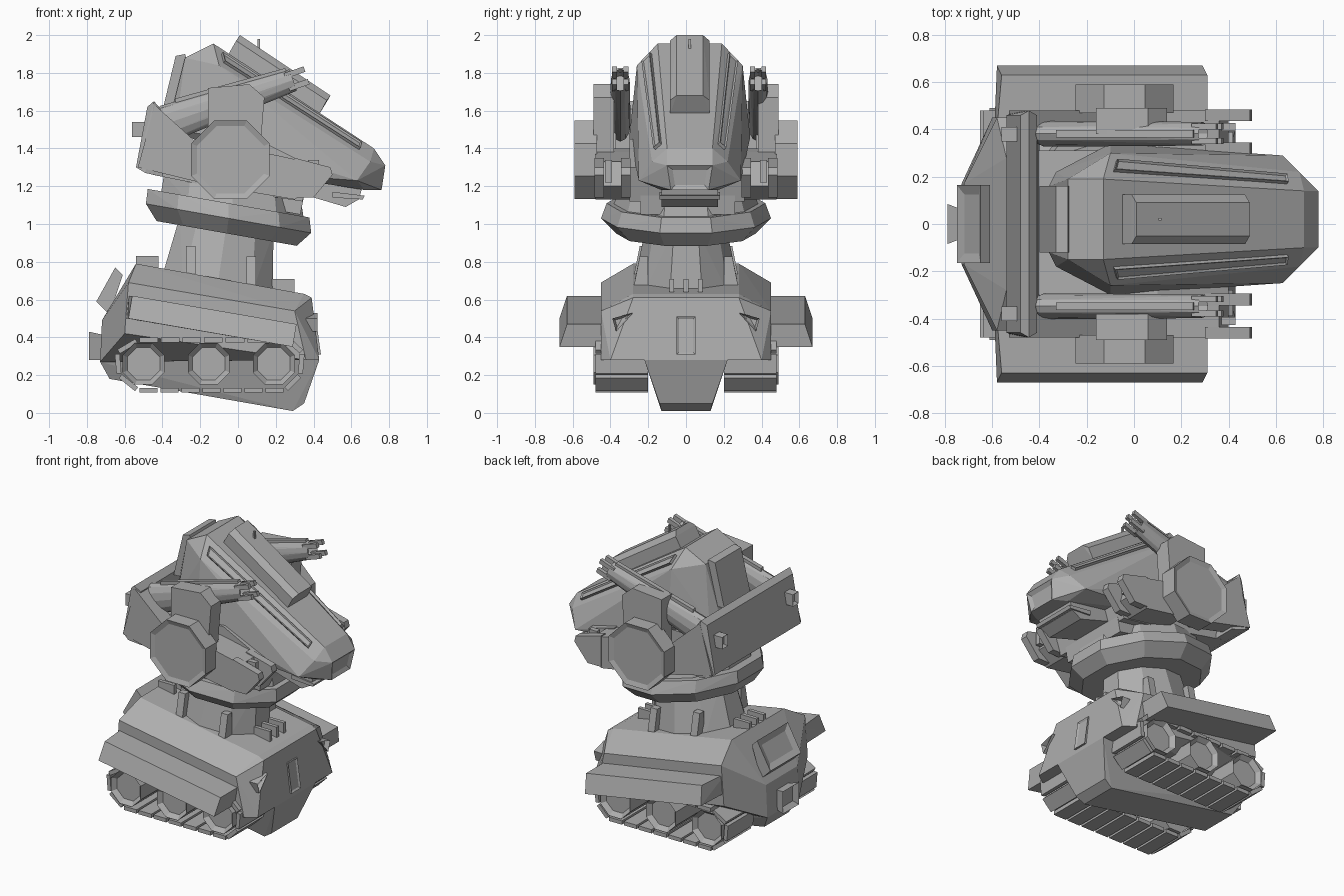
import bpy, bmesh
from math import sin, cos, tan, pi, radians
from mathutils import Vector, Matrix

cube = bpy.data.objects.get("Cube")
if cube:
    bpy.data.objects.remove(cube, do_unlink=True)

GREY = (.42, .42, .42, 1)
metal = bpy.data.materials.new("plain grey metal")
metal.use_nodes = True
metal.diffuse_color = GREY
metal.node_tree.nodes["Principled BSDF"].inputs["Base Color"].default_value = GREY
PITCH = -tan(radians(10))      # nose-down slope of hull and collar
SIDES = (("front", -1), ("back", 1))


def solid(name, points, inset=None):
    """Convex solid; inset = (direction, margin, depth) recesses matching faces."""
    bm = bmesh.new()
    for p in points:
        bm.verts.new(p)
    bmesh.ops.convex_hull(bm, input=bm.verts)
    loose = [v for v in bm.verts if not v.link_faces]
    bmesh.ops.delete(bm, geom=loose, context="VERTS")
    bmesh.ops.dissolve_limit(bm, angle_limit=radians(2), verts=bm.verts, edges=bm.edges)
    bmesh.ops.recalc_face_normals(bm, faces=bm.faces)
    if inset:
        direction, margin, depth = inset
        aim = Vector(direction).normalized()
        chosen = [f for f in bm.faces if f.normal.dot(aim) > .93]
        bmesh.ops.inset_region(bm, faces=chosen, thickness=margin, use_even_offset=True)
        bmesh.ops.translate(bm, vec=aim * -depth, verts=list({v for f in chosen for v in f.verts}))
    mesh = bpy.data.meshes.new(name)
    bm.to_mesh(mesh)
    bm.free()
    mesh.materials.append(metal)
    obj = bpy.data.objects.new(name, mesh)
    bpy.context.collection.objects.link(obj)
    return obj


def mirrored(points, middle=0):
    return [(x, middle + s * y, z) for x, y, z in points for s in (1, -1)]


def prism(profile, low, high):
    return [(x, y, z) for x, z in profile for y in (low, high)]


def pair(name, points, inset=None, middle=0):
    for side, s in SIDES:
        face = inset and ((inset[0][0], inset[0][1] * s, inset[0][2]), inset[1], inset[2])
        solid(f"{side}_{name}", [(x, middle + s * y, z) for x, y, z in points], face)


def box(center, size):
    cx, cy, cz = center
    dx, dy, dz = (d / 2 for d in size)
    return [(cx + i * dx, cy + j * dy, cz + k * dz) for i in (-1, 1) for j in (-1, 1) for k in (-1, 1)]


def ring(x, z, rx, ry, slope=PITCH, count=10):
    """Level polygon sheared along x by the slope."""
    angles = [2 * pi * (i + .5) / count for i in range(count)]
    return [(x + rx * cos(a), ry * sin(a), z + slope * rx * cos(a)) for a in angles]


def wheel(x, z, radius, low, high, count=8):
    angles = [2 * pi * (i + .5) / count for i in range(count)]
    return prism([(x + radius * cos(a), z + radius * sin(a)) for a in angles], low, high)


def turned(points, angle, pivot):
    turn = Matrix.Rotation(angle, 3, "Y")
    return [turn @ Vector(p) + Vector(pivot) for p in points]


def between(a, b, t):
    return Vector(a).lerp(Vector(b), t)


# Hull and keel
solid("hull", mirrored([
    (-.54, .28, .79), (.35, .28, .63), (-.58, .45, .69), (.3, .45, .54),
    (-.6, .45, .42), (.36, .45, .28), (.39, .28, .61), (.43, .4, .28),
    (-.72, .17, .49), (-.73, .17, .27)]))
solid("keel", mirrored([
    (.43, .22, .28), (.35, .14, .05), (.29, .13, .01), (-.68, .13, .18),
    (-.73, .17, .27), (-.7, .2, .45), (.38, .22, .4)]))
solid("front_slot", prism([(.4, .51), (.411, .51), (.439, .31), (.42, .31)], -.05, .05),
      ((1, 0, .14), .012, .008))
pair("intake", [(x, y, z) for y, z in ((.28, .53), (.39, .5), (.37, .43)) for x in (.36, .42)],
     ((1, 0, 0), .012, .03))
solid("rear_hatch", prism([(-.65, .77), (-.61, .73), (-.68, .52), (-.75, .59)], -.165, .165),
      ((-.87, 0, .49), .04, .015))
solid("exhaust", mirrored([
    (-.79, .085, .43), (-.79, .085, .28), (-.7, .05, .41), (-.7, .05, .28)]),
    ((-1, 0, 0), .025, .03))

# Fins on the deck, before and behind the neck
for i in (-1, 0, 1):
    for end, x, top in (("rear", -.48, .83), ("front", .24, .71)):
        solid(f"{end}_deck_fin", box((x, i * .075, top - .05), (.12, .025, .1)))

# Side skirts
pair("skirt", [
    (-.58, .4, .62), (.31, .4, .47), (-.56, .63, .62), (.31, .63, .47),
    (-.58, .67, .5), (.29, .67, .35), (-.59, .43, .5), (.29, .43, .35)])

# Running gear: wheels and a loop of track plates
for x in (-.5, -.155, .19):
    pair("road_wheel", wheel(x, .26, .12, .2, .49), ((0, 1, 0), .025, .03))
loop = [(-.53, .12), (.25, .12), (.33, .2), (.34, .32), (.27, .385), (-.53, .385), (-.64, .32), (-.63, .2)]
for start, end in zip(loop, loop[1:] + loop[:1]):
    a, b = Vector((start[0], 0, start[1])), Vector((end[0], 0, end[1]))
    count = max(1, round((b - a).length / .11))
    along = (b - a) / count
    thick = Vector((along.z, 0, -along.x)).normalized() * .013
    for i in range(count):
        ends = a + along * (i + .07), a + along * (i + .93)
        corners = [p + thick * k for p in ends for k in (-1, 1)]
        pair("track_plate", prism([(p.x, p.z) for p in corners], .2, .48))

# Neck with upright ribs, and the tilted collar
solid("neck", ring(-.11, .66, .31, .28) + ring(-.06, 1, .26, .21))
for x in (-.25, .07):
    pair("neck_rib", [
        (x + dx, y, z + PITCH * x) for dx in (-.025, .025)
        for y, z in ((.2, .84), (.245, .84), (.275, .69), (.2, .69))])
solid("collar", ring(-.05, 1.11, .45, .42) + ring(-.05, 1.03, .46, .45) + ring(-.06, .95, .39, .37))
solid("collar_cap", ring(-.03, 1.08, .4, .39) + ring(-.03, 1.2, .38, .35))

# Turret core, rear wall and side gussets
solid("turret_core", prism([(-.45, 1.26), (-.44, 1.42), (.1, 1.45), (.4, 1.3), (.34, 1.12), (0, 1.17)], -.3, .31))
solid("rear_wall", mirrored([
    (-.48, .46, 1.62), (-.445, .48, 1.65), (-.41, .46, 1.61), (-.54, .46, 1.3),
    (-.49, .48, 1.27), (-.4, .46, 1.25)]))
pair("gusset", prism([(-.44, 1.63), (-.53, 1.3), (-.12, 1.2), (-.14, 1.36), (-.26, 1.38)], .37, .48))
pair("wall_clamp", box((-.52, .38, 1.5), (.08, .06, .08)), ((-1, 0, 0), .015, .02))

# Forward side pods with forked ends
pair("pod", prism([(.0, 1.4), (.13, 1.38), (.36, 1.33), (.4, 1.2), (.3, 1.13), (.0, 1.18)], .3, .48))
for y in (.32, .46):
    pair("pod_fork", prism([(.3, 1.35), (.49, 1.3), (.5, 1.26), (.4, 1.14), (.3, 1.14)], y - .025, y + .025))
pair("pod_tab", box((.4, .41, 1.28), (.06, .035, .12)))

# Shoulder discs and upright cannon mounts
pair("shoulder", wheel(-.04, 1.34, .225, .47, .59), ((0, 1, 0), .03, .012))
pair("cannon_mount", prism([(-.16, 1.72), (-.16, 1.3), (.11, 1.3), (.14, 1.67), (.06, 1.74)], .38, .49))

# Cannons: tapered oval barrel, top rail and muzzle prongs
for side, s in SIDES:
    pivot = (-.02, .017 + s * .365, 1.655)
    barrel = []
    for x, height, width in ((-.43, .07, .035), (-.38, .1, .055), (.33, .06, .05)):
        barrel += [(x, width * cos(i * pi / 6), height * sin(i * pi / 6)) for i in range(12)]
    tilt = radians(-19)
    gun = solid(f"{side}_cannon", turned(barrel, tilt, pivot), ((cos(tilt), 0, -sin(tilt)), .015, .06))
    rail = prism([(-.3, .08), (-.29, .11), (.31, .073), (.31, .05)], -.015, .015)
    solid(f"{side}_cannon_rail", turned(rail, tilt, pivot))
    for j in (-1, 1):
        for k in (-1, 1):
            prong = box((.35, j * .03, k * .035), (.11, .025, .03))
            solid(f"{side}_muzzle_prong", turned(prong, tilt, pivot))

# Head: long wedge with sloped cheeks and a blunt nose
MID = .02
crest, brow = (-.13, .17, 1.955), (.72, .12, 1.4)
cheek, jowl = (-.1, .28, 1.84), (.7, .2, 1.33)
solid("head", mirrored([
    crest, brow, cheek, jowl, (-.36, .14, 1.56), (-.28, .17, 1.88), (-.33, .2, 1.5),
    (-.1, .32, 1.46), (.63, .27, 1.23), (.78, .12, 1.31), (.76, .1, 1.18),
    (.67, .15, 1.18), (.1, .27, 1.27)], MID), ((1, 0, -.1), .025, .015))
solid("head_rear_box", prism([(-.33, 1.89), (-.28, 1.9), (-.2, 1.6), (-.4, 1.6)], MID - .14, MID + .14))

# Raised strips along the chamfers of the head
strip = []
for t in (.04, .92):
    for u in (.3, .7):
        p = between(between(crest, brow, t), between(cheek, jowl, t), u)
        strip += [p, p + Vector((.008, .012, .012))]
pair("head_strip", strip, ((.35, .6, .72), .008, .008), MID)

# Spine box with a small aerial
solid("spine", mirrored([
    (.01, .07, 2), (.49, .07, 1.68), (-.01, .105, 1.97), (.47, .105, 1.655),
    (-.05, .105, 1.9), (.43, .105, 1.58)], MID))
solid("aerial", box((.11, MID, 1.95), (.012, .012, .06)))

# Jaw under the nose
solid("jaw", prism([(.3, 1.26), (.66, 1.2), (.64, 1.13), (.57, 1.09), (.3, 1.17)], MID - .15, MID + .15))
solid("jaw_bar", prism([(.5, 1.17), (.67, 1.15), (.66, 1.13), (.5, 1.14)], MID - .16, MID + .16))
solid("chin", prism([(.05, 1.25), (.36, 1.2), (.33, 1.05), (.05, 1.1)], -.24, .26))
